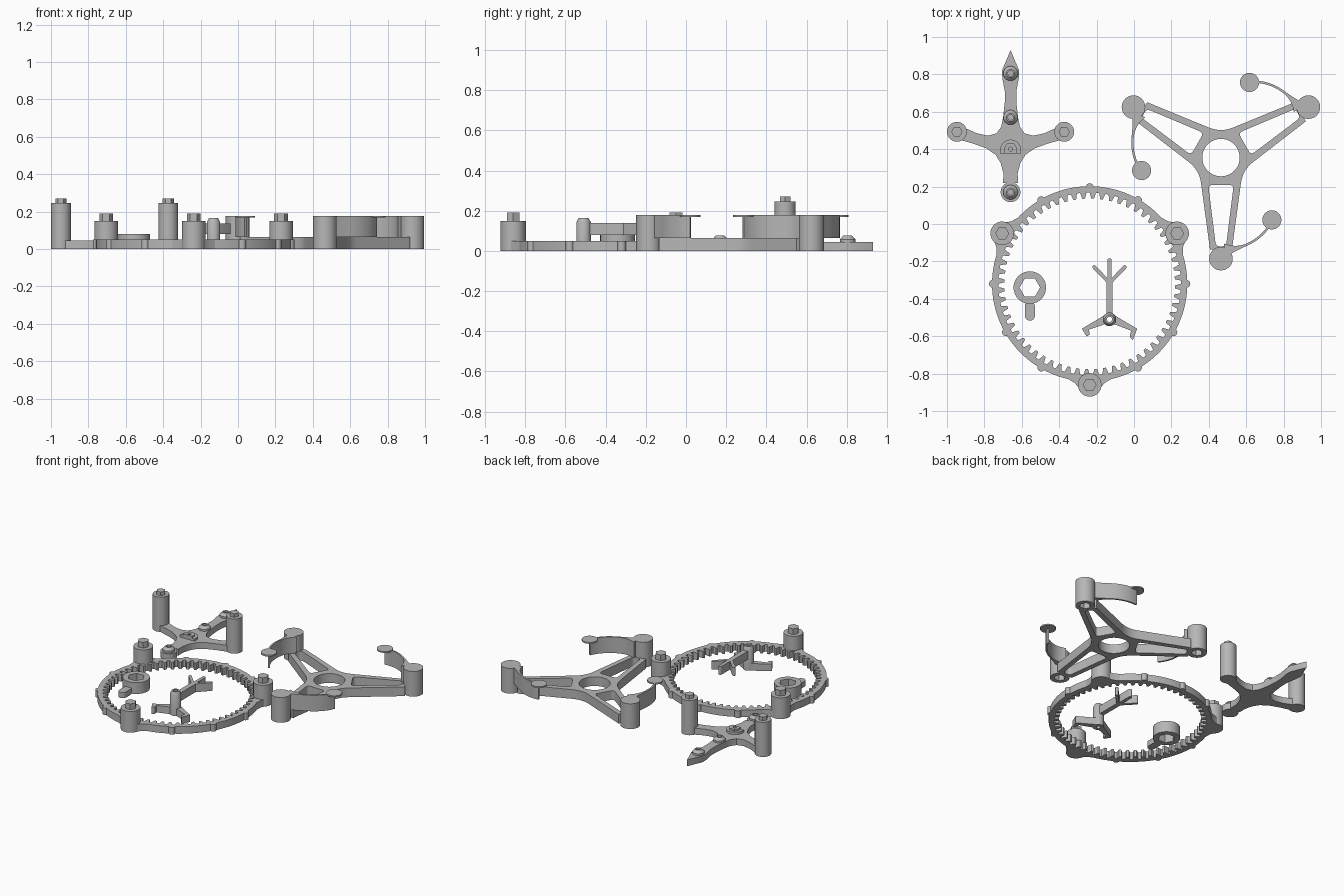
import bpy
import bmesh
from math import sin, cos, pi, radians
from mathutils import Vector, Matrix
from mathutils.geometry import interpolate_bezier

cube = bpy.data.objects.get("Cube")
if cube:
    bpy.data.objects.remove(cube, do_unlink=True)

grey = bpy.data.materials.new("plain_grey")
grey.use_nodes = True
COLOUR = (0.47, 0.47, 0.47, 1)
grey.diffuse_color = COLOUR
grey.node_tree.nodes["Principled BSDF"].inputs["Base Color"].default_value = COLOUR
parts = []


def finish(name, bm):
    bmesh.ops.recalc_face_normals(bm, faces=bm.faces)
    mesh = bpy.data.meshes.new(name)
    bm.to_mesh(mesh)
    bm.free()
    mesh.materials.append(grey)
    obj = bpy.data.objects.new(name, mesh)
    bpy.context.collection.objects.link(obj)
    parts.append(obj)
    return obj


def prism(name, outline, z0, z1, holes=()):
    """Flat plate with straight walls, and optional through holes."""
    bm = bmesh.new()
    edges = []
    for loop in [outline, *holes]:
        vs = [bm.verts.new((p[0], p[1], z0)) for p in loop]
        edges += [bm.edges.new((vs[i - 1], vs[i])) for i in range(len(vs))]
    bmesh.ops.triangle_fill(bm, edges=edges, use_beauty=True, normal=(0, 0, 1))
    ext = bmesh.ops.extrude_face_region(bm, geom=bm.faces[:])
    top = [g for g in ext["geom"] if isinstance(g, bmesh.types.BMVert)]
    bmesh.ops.translate(bm, verts=top, vec=(0, 0, z1 - z0))
    return finish(name, bm)


def turned(name, centre, profile, n=32, closed=False):
    """Lathe a (radius, height) profile round a vertical axis."""
    bm = bmesh.new()
    rings = [[bm.verts.new((centre[0] + r * cos(2 * pi * i / n),
                            centre[1] + r * sin(2 * pi * i / n), z)) for i in range(n)]
             for r, z in profile]
    pairs = list(zip(rings, rings[1:] + rings[:1])) if closed else list(zip(rings, rings[1:]))
    for a, b in pairs:
        for i in range(n):
            bm.faces.new((a[i - 1], a[i], b[i], b[i - 1]))
    if not closed:
        bm.faces.new(rings[0])
        bm.faces.new(rings[-1])
    return finish(name, bm)


def circle(c, r, n=40, start=0.0):
    return [(c[0] + r * cos(start + 2 * pi * i / n), c[1] + r * sin(start + 2 * pi * i / n))
            for i in range(n)]


def rounded(points, radius, steps=6):
    """Round every corner of a polygon."""
    pts = [Vector(p) for p in points]
    out = []
    for i, p in enumerate(pts):
        a, b = pts[i - 1] - p, pts[(i + 1) % len(pts)] - p
        a = p + a.normalized() * min(radius, a.length * 0.45)
        b = p + b.normalized() * min(radius, b.length * 0.45)
        for k in range(steps + 1):
            t = k / steps
            out.append(a * (1 - t) ** 2 + p * 2 * t * (1 - t) + b * t * t)
    return out


def place(points, centre, angle):
    m = Matrix.Rotation(angle, 2)
    return [Vector(centre) + m @ Vector(p) for p in points]


def bar(name, a, b, width, z0, z1):
    """Straight bar with round ends."""
    a, b = Vector(a), Vector(b)
    d = (b - a).normalized() * width / 2
    arc = [Matrix.Rotation(-pi / 2 + pi * i / 8, 2) @ d for i in range(9)]
    return prism(name, [b + v for v in arc] + [a - v for v in arc], z0, z1)


def pegged_post(name, c, r, top, peg_r, peg_top):
    prism(name, circle(c, r), 0, top)
    prism(name + "_hex_peg", circle(c, peg_r, 6), top, peg_top)


# Toothed ring
RING = Vector((-0.237, -0.32))
TEETH = 60
inner = []
for i in range(TEETH):
    for frac, r in ((0.0, 0.488), (0.34, 0.488), (0.52, 0.456), (0.82, 0.456)):
        a = 2 * pi * (i + frac) / TEETH
        inner.append((RING.x + r * cos(a), RING.y + r * sin(a)))
prism("toothed_ring", circle(RING, 0.522, 120), 0, 0.05, [inner])
flare = [(0.50, -0.13), (0.53, -0.08), (0.56, -0.055), (0.56, 0.055), (0.53, 0.08), (0.50, 0.13)]
for step in range(12):
    ang = radians(30 * step)
    spoke = Vector((cos(ang), sin(ang)))
    if step in (1, 5, 9):
        pegged_post(f"ring_post_{step}", RING + spoke * 0.54, 0.063, 0.15, 0.037, 0.19)
        prism(f"ring_post_flare_{step}", place(flare, RING, ang), 0, 0.05)
    else:
        prism(f"ring_bump_{step}", circle(RING + spoke * 0.517, 0.021, 16), 0, 0.05)

# Three-legged bracket
HUB = Vector((0.465, 0.355))
outline, windows = [], [circle(HUB, 0.1, 48)]
for k in range(3):
    ang = radians(-90 + 120 * k)
    outline += place([(0.067, -0.116), (0.49, -0.059), (0.49, 0.059)], HUB, ang)
    slot = [(0.146, -0.068), (0.475, -0.027), (0.475, 0.027), (0.146, 0.068)]
    windows.append(rounded(place(slot, HUB, ang), 0.025))
corners = []
for i in range(0, 9, 3):
    corners += rounded(outline, 0.07)[i * 7:i * 7 + 7] + outline[i + 1:i + 3]
prism("bracket_frame", corners, 0, 0.065, windows)
path = interpolate_bezier(Vector((0.02, -0.495)), Vector((0.13, -0.485)),
                          Vector((0.235, -0.43)), Vector((0.272, -0.333)), 20)
for k in range(3):
    ang = radians(120 * k)
    end = place([(0, -0.54)], HUB, ang)[0]
    # foot with a hexagonal socket underneath
    prism(f"bracket_post_base_{k}", circle(end, 0.063), 0, 0.05, [circle(end, 0.037, 6, ang)])
    prism(f"bracket_post_{k}", circle(end, 0.063), 0.05, 0.178)
    # curved leaf spring, thick at its root
    left, right = [], []
    for i, p in enumerate(path):
        q = path[min(i + 1, 19)] - path[max(i - 1, 0)]
        n = Vector((-q.y, q.x)).normalized()
        half = 0.006 + 0.03 * max(0, 1 - i / 7) ** 2
        left.append(p.xy + n * half)
        right.append(p.xy - n * half)
    prism(f"leaf_spring_{k}", place(right + left[::-1], HUB, ang), 0.065, 0.178)
    pad = place([(0.272, -0.333)], HUB, ang)[0]
    prism(f"spring_pad_{k}", circle(pad, 0.051), 0.168, 0.178)

# Cross-shaped bridge
CX = -0.66
half = [(0, 0.93), (0.046, 0.82), (0.044, 0.78), (0.031, 0.71), (0.031, 0.65), (0.04, 0.57),
        (0.05, 0.52), (0.075, 0.485), (0.12, 0.472), (0.18, 0.485), (0.27, 0.525), (0.29, 0.455),
        (0.2, 0.43), (0.13, 0.405), (0.08, 0.37), (0.052, 0.325), (0.038, 0.27), (0.04, 0.22)]
cross = [(CX + x, y) for x, y in half] + [(CX - x, y) for x, y in half[:0:-1]]
prism("bridge_plate", cross, 0, 0.045)
prism("bridge_round_end", circle((CX, 0.17), 0.053), 0, 0.045)
for side, label in ((1, "left"), (-1, "right")):
    pegged_post(f"bridge_post_{label}", (CX + side * 0.287, 0.493), 0.053, 0.245, 0.03, 0.27)
for i, y in enumerate((0.805, 0.57, 0.17)):
    turned(f"bridge_pivot_{i}", (CX, y),
           [(0.014, 0.045), (0.039, 0.045), (0.039, 0.058), (0.022, 0.076), (0.014, 0.076)],
           closed=True)
# half-round bearing stop
dome = [(CX + 0.056 * cos(pi * i / 20), 0.395 + 0.056 * sin(pi * i / 20)) for i in range(21)]
prism("bearing_stop", [(CX - 0.056, 0.378)] + dome[::-1] + [(CX + 0.056, 0.378)], 0.04, 0.062)
cap = [(0.035, 0.378), (0.035, 0.405), (0.018, 0.43)]
prism("bearing_cap", [(CX + x, y) for x, y in cap] + [(CX - x, y) for x, y in cap[::-1]],
      0.06, 0.074, [circle((CX, 0.4), 0.011, 16)])

# Hex collar with a tab
COLLAR = (-0.557, -0.34)
prism("hex_collar", circle(COLLAR, 0.087), 0, 0.08, [circle(COLLAR, 0.055, 6)])
bar("collar_tab", (-0.557, -0.44), (-0.557, -0.49), 0.054, 0, 0.04)

# Anchor with raised fork
AX, AY = -0.131, -0.51
turned("anchor_hub", (AX, AY), [(0.014, 0), (0.036, 0), (0.036, 0.143), (0.024, 0.165),
                                (0.014, 0.165)], closed=True)
arm = [(0.02, 0.026), (0.148, -0.05), (0.125, -0.11), (0.108, -0.095), (0.115, -0.06), (0.02, -0.024)]
prism("anchor_arm_left", [(AX + x, AY + y) for x, y in arm], 0, 0.05)
hook = arm[:2] + [(0.122, -0.092), (0.105, -0.08), (0.11, -0.055)] + arm[5:]
prism("anchor_arm_right", [(AX - x, AY + y) for x, y in hook], 0, 0.05)
prism("fork_stem", [(AX - 0.017, AY + 0.03), (AX + 0.017, AY + 0.03),
                    (AX + 0.017, -0.305), (AX - 0.017, -0.305)], 0.08, 0.138)
bar("fork_middle_prong", (AX, -0.32), (AX, -0.195), 0.024, 0.08, 0.138)
for side, label in ((1, "left"), (-1, "right")):
    bar(f"fork_prong_{label}", (AX + side * 0.005, -0.31), (AX + side * 0.082, -0.23),
        0.02, 0.08, 0.138)

# Smooth the round walls and keep the edges crisp
bpy.ops.object.select_all(action="DESELECT")
for obj in parts:
    obj.select_set(True)
bpy.context.view_layer.objects.active = parts[0]
bpy.ops.object.shade_smooth_by_angle(angle=radians(30))
